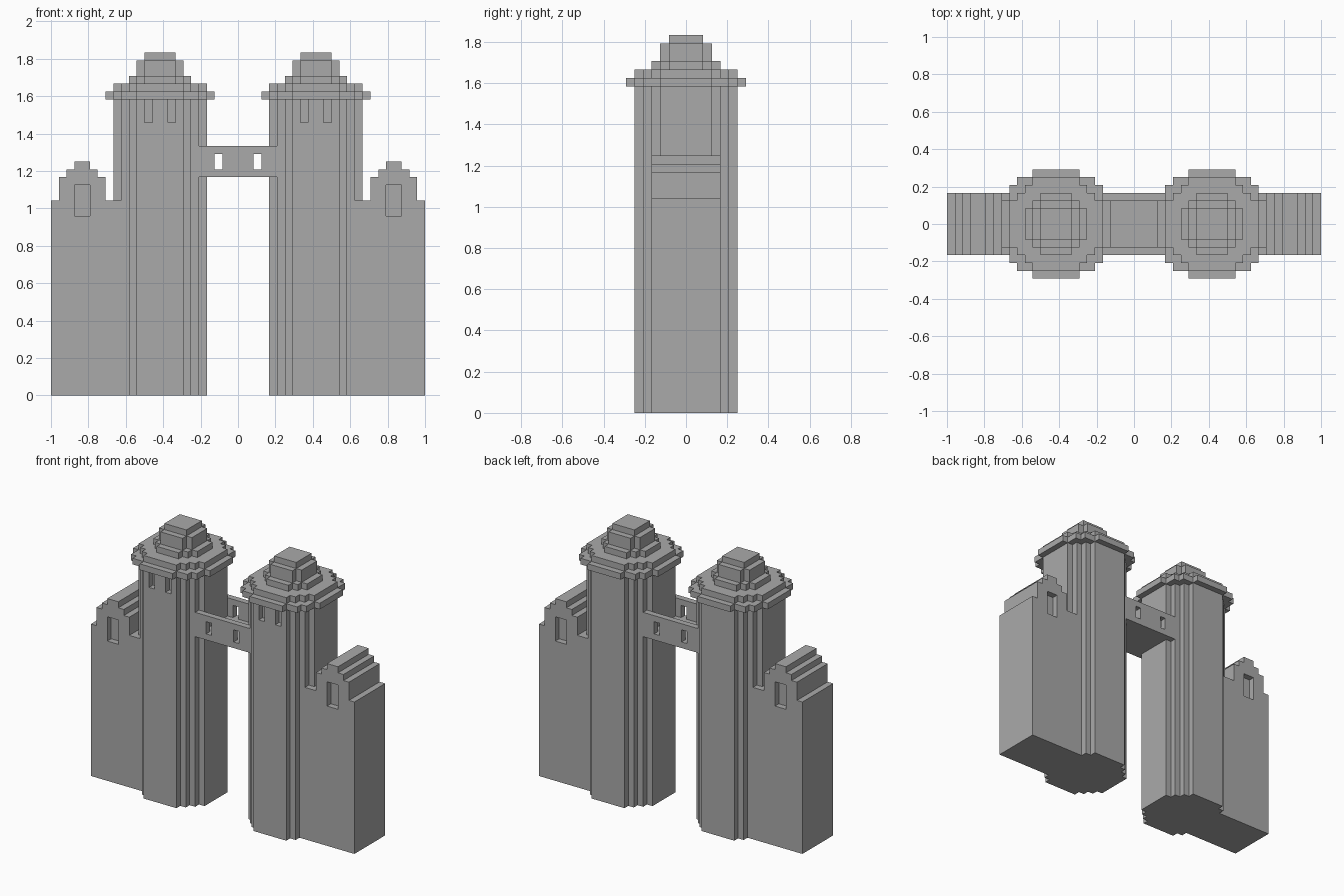
import bpy, bmesh, math
from mathutils import Vector

U = 1 / 24          # one building block
TOWER_X = 10        # tower centre, in blocks

cube = bpy.data.objects.get("Cube")
if cube:
    bpy.data.objects.remove(cube, do_unlink=True)

stone = bpy.data.materials.new("grey_stone")
stone.use_nodes = True
stone.diffuse_color = (0.4, 0.4, 0.4, 1)
bsdf = next(n for n in stone.node_tree.nodes if n.type == "BSDF_PRINCIPLED")
bsdf.inputs["Base Color"].default_value = (0.4, 0.4, 0.4, 1)


def prism(name, outline, lo, hi, upright=False):
    """Extrude an outline along z, or along y when it is drawn upright."""
    bm = bmesh.new()
    place = (lambda a, b, t: (a, t, b)) if upright else (lambda a, b, t: (a, b, t))
    face = bm.faces.new([bm.verts.new(Vector(place(a, b, lo)) * U) for a, b in outline])
    new = bmesh.ops.extrude_face_region(bm, geom=[face])["geom"]
    bmesh.ops.translate(bm, vec=Vector(place(0, 0, hi - lo)) * U,
                        verts=[g for g in new if isinstance(g, bmesh.types.BMVert)])
    bmesh.ops.recalc_face_normals(bm, faces=bm.faces)
    mesh = bpy.data.meshes.new(name)
    bm.to_mesh(mesh)
    bm.free()
    mesh.materials.append(stone)
    obj = bpy.data.objects.new(name, mesh)
    bpy.context.collection.objects.link(obj)
    return obj


def box(name, x0, x1, y0, y1, z0, z1):
    return prism(name, [(x0, y0), (x1, y0), (x1, y1), (x0, y1)], z0, z1)


def disc(cx, r):
    """Outline of a circle built from square blocks."""
    right, last = [], None
    for row in range(-r, r):
        reach = math.sqrt((r + 0.2) ** 2 - (row + 0.5) ** 2)
        w = math.floor(reach + 0.5)
        if w != last:
            if last is not None:
                right.append((last, row))
            right.append((w, row))
            last = w
    right.append((last, r))
    return [(cx + x, y) for x, y in right] + [(cx - x, y) for x, y in reversed(right)]


def cut(obj, *bounds):
    """Carve a box-shaped opening and drop the cutter."""
    cutter = box("opening_cutter", *bounds)
    cutter.hide_render = True
    mod = obj.modifiers.new("opening", "BOOLEAN")
    mod.operation, mod.solver, mod.object = "DIFFERENCE", "EXACT", cutter
    bpy.context.view_layer.update()
    graph = bpy.context.evaluated_depsgraph_get()
    carved = bpy.data.meshes.new_from_object(obj.evaluated_get(graph))
    obj.modifiers.clear()
    obj.data = carved
    bpy.data.objects.remove(cutter, do_unlink=True)


# Stepped roof layers: name, radius, bottom, top
ROOF = [("tower_rim", 7, 38, 39), ("roof_base", 6, 39, 40), ("roof_step", 4, 40, 41),
        ("roof_lantern", 3, 41, 43), ("roof_cap", 2, 43, 44)]

# Side wall with its stepped gable
WALL = [(TOWER_X, 0), (24, 0), (24, 25), (23, 25), (23, 28), (22, 28), (22, 29), (21, 29),
        (21, 30), (19, 30), (19, 29), (18, 29), (18, 28), (17, 28), (17, 25), (TOWER_X, 25)]

for side, s in (("left", 1), ("right", -1)):
    cx = s * TOWER_X

    # Tower shaft with two front slits
    shaft = prism(side + "_tower_shaft", disc(cx, 6), 0, 38)
    for x in (-2, 1):
        cut(shaft, cx + x, cx + x + 1, -7, -5, 35, 39)
    for part, r, z0, z1 in ROOF:
        prism(f"{side}_{part}", disc(cx, r), z0, z1)

    # Wall with a blind window on front and back
    wall = prism(side + "_wall", [(s * x, z) for x, z in WALL], -4, 4, upright=True)
    for y in (-4, 4):
        cut(wall, s * 20 - 1, s * 20 + 1, y - 1, y + 1, 23, 27)

# Bridge floor and pierced parapets
box("bridge_floor", -5, 5, -3, 3, 28, 29)
for side, y in (("front", -4), ("back", 3)):
    parapet = box(side + "_bridge_parapet", -5, 5, y, y + 1, 28, 32)
    for x in (-3, 2):
        cut(parapet, x, x + 1, y - 1, y + 2, 29, 31)
